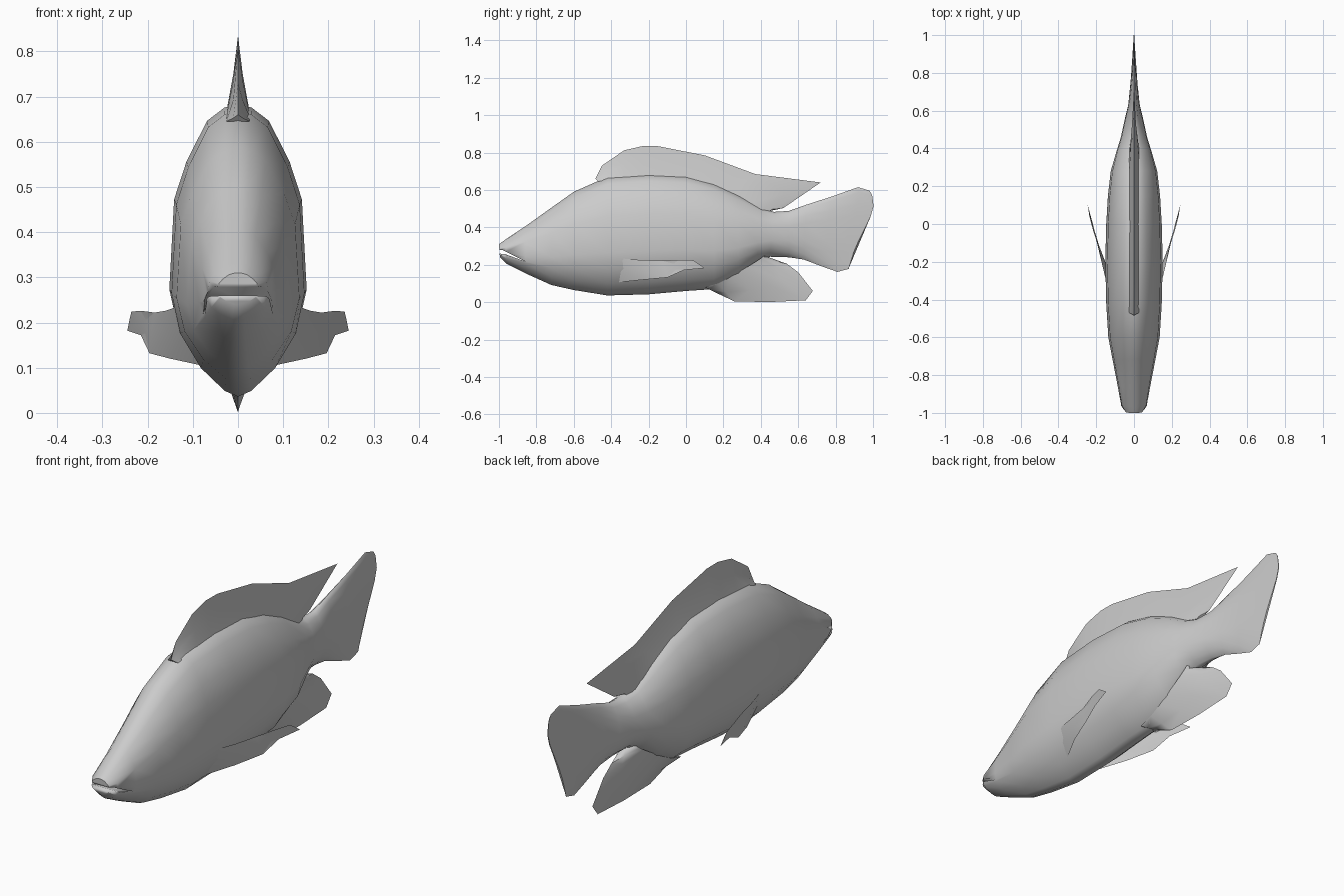
import bpy, bmesh, math
from mathutils import Vector

if "Cube" in bpy.data.objects:
    bpy.data.objects.remove(bpy.data.objects["Cube"])

grey = bpy.data.materials.new("soft grey")
grey.diffuse_color = (0.6, 0.6, 0.6, 1)
grey.use_nodes = True
grey.node_tree.nodes["Principled BSDF"].inputs["Base Color"].default_value = grey.diffuse_color


def make_object(name, bm, angle=50):
    bmesh.ops.recalc_face_normals(bm, faces=bm.faces)
    mesh = bpy.data.meshes.new(name)
    bm.to_mesh(mesh)
    bm.free()
    ob = bpy.data.objects.new(name, mesh)
    bpy.context.collection.objects.link(ob)
    mesh.materials.append(grey)
    bpy.ops.object.select_all(action='DESELECT')
    ob.select_set(True)
    bpy.context.view_layer.objects.active = ob
    bpy.ops.object.shade_smooth_by_angle(angle=math.radians(angle))
    return ob


def bridge(bm, a, b):
    n = len(a)
    for i in range(n):
        bm.faces.new((a[i], a[(i + 1) % n], b[(i + 1) % n], b[i]))


# Half cross-section: share of width, share of height
HALF = [(0, 1), (.2, .985), (.45, .94), (.75, .8), (.93, .67), (1, .36),
        (.87, .22), (.56, .1), (.2, .02), (0, 0)]
RING = HALF + [(-x, z) for x, z in HALF[-2:0:-1]]

# Body and tail stations: top y, top z, bottom y, bottom z, half width, rear bulge
STATIONS = [
    (-1.0, .31, -.995, .24, .045, 0), (-.965, .335, -.96, .205, .068, 0),
    (-.86, .405, -.86, .155, .086, 0), (-.72, .505, -.72, .092, .113, 0),
    (-.6, .59, -.6, .065, .136, 0), (-.42, .67, -.42, .036, .147, 0),
    (-.2, .685, -.2, .042, .152, 0), (0, .675, 0, .06, .147, 0),
    (.15, .635, .15, .07, .138, 0), (.28, .575, .28, .13, .123, 0),
    (.4, .505, .38, .215, .092, 0), (.47, .483, .45, .243, .07, 0),
    (.55, .488, .55, .24, .05, 0), (.64, .52, .63, .228, .03, 0),
    (.78, .565, .73, .19, .018, .05), (.92, .615, .81, .162, .008, .2),
    (.98, .597, .87, .178, .002, .44)]

bm = bmesh.new()
rings = []
for yt, zt, yb, zb, w, bulge in STATIONS:
    rings.append([bm.verts.new((w * x, yb + (yt - yb) * f + bulge * f**3 * (1 - f),
                                zb + (zt - zb) * f)) for x, f in RING])
for a, b in zip(rings, rings[1:]):
    bridge(bm, a, b)
bm.faces.new(rings[0])
bm.faces.new(rings[-1])
body = make_object("body_and_tail", bm)

# Mouth slit cut into the snout
bm = bmesh.new()
wedge = [(-1.05, .288), (-.98, .278), (-.86, .218), (-.97, .258), (-1.05, .262)]
bridge(bm, *[[bm.verts.new((x, y, z)) for y, z in wedge] for x in (-.2, .2)])
bm.verts.ensure_lookup_table()
bm.faces.new(bm.verts[:5])
bm.faces.new(bm.verts[5:])
cutter = make_object("mouth_cutter", bm)
cutter.hide_render = True
cut = body.modifiers.new("mouth", 'BOOLEAN')
cut.object = cutter
cut.operation = 'DIFFERENCE'
cut.solver = 'EXACT'
bpy.context.view_layer.objects.active = body
bpy.ops.object.modifier_apply(modifier="mouth")
bpy.data.objects.remove(cutter)


def median_fin(name, pairs, thick):
    """Fin on the centre plane: (base y, base z, edge y, edge z), thick at the base."""
    bm = bmesh.new()
    rows = []
    for by, bz, ey, ez in pairs:
        base, edge = Vector((0, by, bz)), Vector((0, ey, ez))
        mid = base.lerp(edge, .5)
        rows.append([bm.verts.new(p) for p in (
            edge, mid + Vector((thick * .4, 0, 0)), base + Vector((thick, 0, 0)),
            base - Vector((thick, 0, 0)), mid - Vector((thick * .4, 0, 0)))])
    for a, b in zip(rows, rows[1:]):
        bridge(bm, a, b)
    bm.faces.new(rows[0])
    bm.faces.new(rows[-1])
    return make_object(name, bm)


# Long back fin ending in a swept point
median_fin("dorsal_fin", [
    (-.47, .645, -.485, .66), (-.42, .655, -.45, .73), (-.33, .66, -.33, .812),
    (-.23, .665, -.23, .835), (-.15, .665, -.15, .834), (.08, .64, .1, .785),
    (.24, .575, .37, .685), (.34, .525, .72, .64), (.4, .49, .52, .503),
    (.43, .475, .45, .488)], .026)

# Rear belly fin
median_fin("anal_fin", [
    (.1, .08, .14, .06), (.17, .1, .26, .004), (.23, .13, .45, .001),
    (.28, .16, .64, .01), (.33, .19, .678, .06), (.37, .215, .6, .16),
    (.4, .235, .54, .205), (.42, .25, .43, .243)], .045)

# Side fins: upper and lower edge of the blade, inner offset, running backwards
BLADE = [((.135, -.36, .235), (.085, -.36, .106), .03),
         ((.160, -.25, .226), (.150, -.23, .120), .018),
         ((.185, -.13, .222), (.196, -.10, .132), .006),
         ((.215, -.04, .226), (.215, -.01, .172), .003),
         ((.236, .04, .224), (.245, .1, .182), .001)]
for side, label in ((1, "right"), (-1, "left")):
    bm = bmesh.new()
    rows = []
    for top, low, t in BLADE:
        top, low = Vector(top), Vector(low)
        mid = top.lerp(low, .5)
        pts = (top, mid + Vector((t * .3, 0, 0)), low, mid - Vector((t, 0, 0)))
        rows.append([bm.verts.new((p.x * side, p.y, p.z)) for p in pts])
    for a, b in zip(rows, rows[1:]):
        bridge(bm, a, b)
    bm.faces.new(rows[0])
    bm.faces.new(rows[-1])
    make_object(label + "_pectoral_fin", bm)
